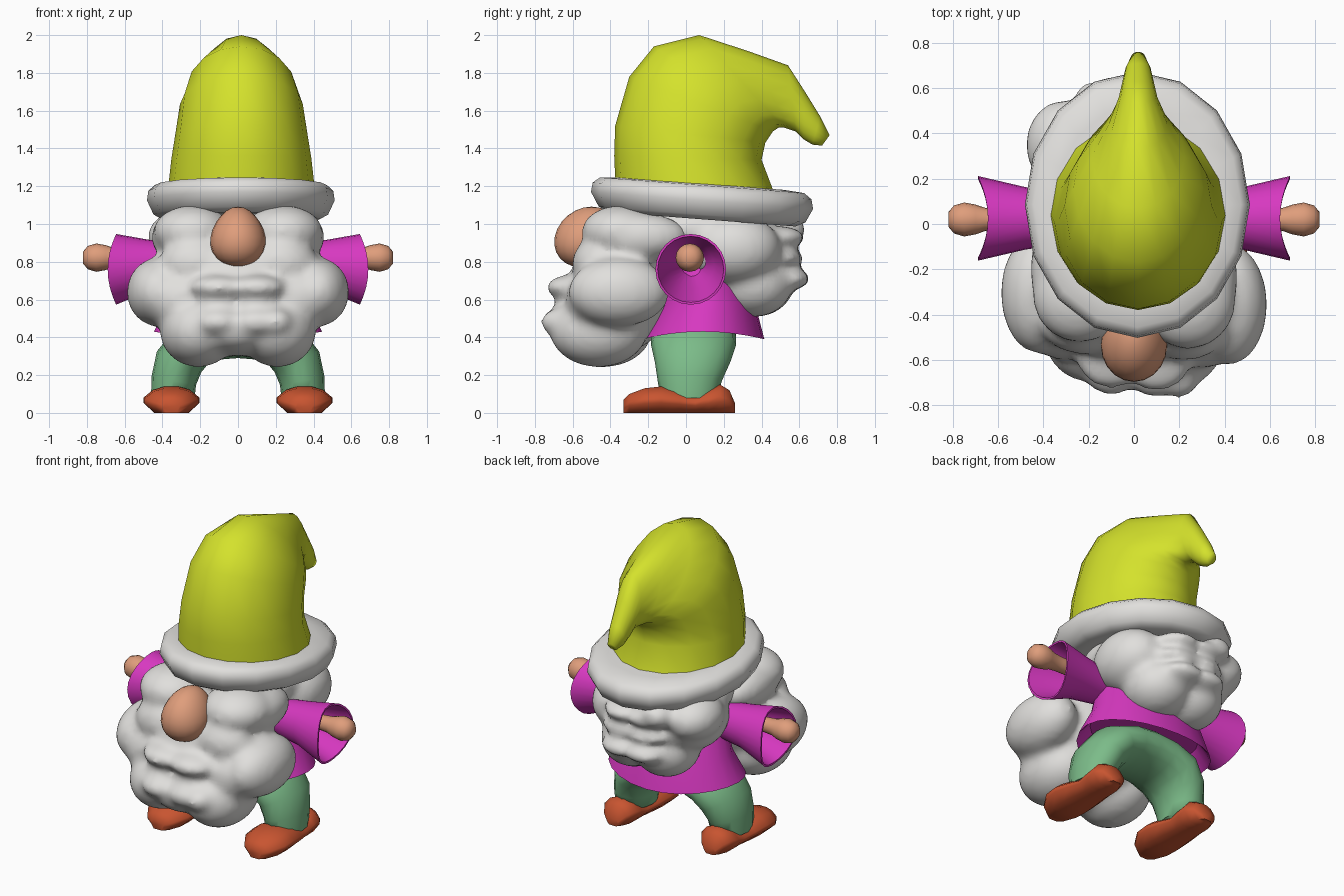
import bpy, bmesh, math
from mathutils import Vector, Matrix

cube = bpy.data.objects.get("Cube")
if cube:
    bpy.data.objects.remove(cube, do_unlink=True)


def material(name, rgb):
    m = bpy.data.materials.new(name)
    m.use_nodes = True
    m.diffuse_color = (*rgb, 1)
    bsdf = next(n for n in m.node_tree.nodes if n.type == 'BSDF_PRINCIPLED')
    bsdf.inputs["Base Color"].default_value = (*rgb, 1)
    bsdf.inputs["Roughness"].default_value = 0.7
    return m


lime = material("lime felt", (0.66, 0.76, 0.025))
grey = material("pale grey wool", (0.75, 0.74, 0.72))
magenta = material("magenta cloth", (0.68, 0.04, 0.53))
green = material("soft green cloth", (0.20, 0.50, 0.25))
skin = material("warm skin", (0.74, 0.34, 0.20))
rust = material("rust leather", (0.58, 0.09, 0.03))


def finish(name, bm, mat, angle=50):
    bmesh.ops.recalc_face_normals(bm, faces=bm.faces)
    me = bpy.data.meshes.new(name)
    bm.to_mesh(me)
    bm.free()
    me.materials.append(mat)
    ob = bpy.data.objects.new(name, me)
    bpy.context.collection.objects.link(ob)
    bpy.ops.object.select_all(action='DESELECT')
    ob.select_set(True)
    bpy.context.view_layer.objects.active = ob
    bpy.ops.object.shade_smooth_by_angle(angle=math.radians(angle))
    return ob


def ring(c, u, v, n=16, warp=None):
    """Ellipse around c with half axes u and v."""
    pts = []
    for i in range(n):
        a = 2 * math.pi * i / n
        p = Vector(c) + math.cos(a) * Vector(u) + math.sin(a) * Vector(v)
        pts.append(p + warp(a) if warp else p)
    return pts


def loft(name, rings, mat, angle=50):
    bm = bmesh.new()
    rows = [[bm.verts.new(p) for p in r] for r in rings]
    for a, b in zip(rows, rows[1:]):
        for i in range(len(a)):
            j = (i + 1) % len(a)
            bm.faces.new((a[i], a[j], b[j], b[i]))
    bm.faces.new(rows[0])
    bm.faces.new(rows[-1])
    return finish(name, bm, mat, angle)


def wool(name, lumps, skew):
    """Fuse ellipsoids (centre, radii) into one soft lumpy mass, one side set further forward."""
    bm = bmesh.new()
    for (x, y, z), r in lumps:
        bmesh.ops.create_icosphere(bm, subdivisions=3, radius=1,
                                   matrix=Matrix.Translation((x, y - skew * x, z))
                                   @ Matrix.Diagonal((*r, 1)))
    ob = finish(name, bm, grey)
    rm = ob.modifiers.new("fuse", 'REMESH')
    rm.mode = 'VOXEL'
    rm.voxel_size = 0.022
    rm.use_smooth_shade = True
    sm = ob.modifiers.new("soften", 'SMOOTH')
    sm.factor = 0.5
    sm.iterations = 12


def both(lumps):
    return lumps + [((-c[0], c[1], c[2]), r) for c, r in lumps if c[0]]


# Hat: front/top point, back/underside point, half width
hat = [(-.37, 1.13, .48, 1.13, .395), (-.38, 1.36, .40, 1.34, .37),
       (-.375, 1.52, .42, 1.43, .35), (-.30, 1.78, .46, 1.49, .325),
       (-.17, 1.94, .49, 1.51, .285), (.07, 2.0, .52, 1.51, .205),
       (.33, 1.915, .55, 1.5, .13), (.54, 1.84, .58, 1.49, .085),
       (.63, 1.70, .62, 1.45, .07), (.71, 1.57, .67, 1.42, .055),
       (.76, 1.47, .72, 1.415, .03)]
loft("hat", [ring((.018, (a + c) / 2, (b + d) / 2), (w, 0, 0), (0, (a - c) / 2, (b - d) / 2))
             for a, b, c, d, w in hat], lime, 80)

# Brim: thick band, widest near the top, tilted a little to the back
band = [(.70, 1.03), (.84, 1.025), (.93, 1.05), (1, 1.125), (.985, 1.175), (.92, 1.205),
        (.74, 1.214)]
loft("hat_brim", [ring((.015, .085, z), (.497 * s, 0, 0), (0, .588 * s, -.045 * s))
                  for s, z in band], grey, 80)

# Beard and cheeks, with a chin ridge fuller on one side
wool("beard", both([
    ((0, -.34, .66), (.40, .28, .34)),
    ((.42, -.33, .64), (.17, .27, .185)),
    ((.30, -.43, .60), (.21, .19, .17)),
    ((.21, -.45, .435), (.205, .26, .195)),
    ((0, -.48, .43), (.22, .25, .13)),
    ((.10, -.60, .48), (.15, .165, .085)),
    ((.10, -.58, .665), (.16, .155, .07)),
    ((.10, -.56, .57), (.15, .13, .06)),
    ((.22, -.44, .79), (.20, .15, .15)),
    ((.24, -.33, .96), (.21, .21, .14)),
    ((.32, -.22, .93), (.14, .25, .13))]) + [
    ((.20, -.63, .48), (.10, .13, .08))], .06)

# Hair at the back of the head, with wavy ridges and a fuller side
wool("hair", both([
    ((0, .05, .97), (.37, .32, .17)),
    ((0, .28, .82), (.32, .28, .24)),
    ((.25, .26, .87), (.19, .25, .19)),
    ((.12, .36, .68), (.20, .21, .175)),
    ((.08, .51, .71), (.15, .15, .065)),
    ((.08, .48, .82), (.17, .14, .055)),
    ((.08, .49, .93), (.15, .14, .06))]) + [
    ((-.31, .34, .93), (.17, .20, .14)),
    ((-.17, .53, .97), (.10, .10, .08))], .03)

# Nose: a long egg, narrower and set back at the top
bm = bmesh.new()
bmesh.ops.create_uvsphere(bm, u_segments=20, v_segments=12, radius=1)
for v in bm.verts:
    k = 1 - .17 * v.co.z
    v.co = Vector((v.co.x * .145 * k, v.co.y * .165 + .03 * v.co.z - .53, v.co.z * .16 + .932))
finish("nose", bm, skin)

# Tunic with an open, curved hem
tunic = [(.53, .09, .36, .25), (.44, .09, .43, .31), (.43, .09, .445, .325), (.58, .11, .375, .255),
         (.75, .08, .32, .22), (.93, .05, .26, .18)]


def hem(z):
    drop = .04 * max(0, 1 - (z - .43) / .13)
    return lambda a: Vector((0, 0, -drop * math.sin(a) ** 2))


loft("tunic", [ring((0, cy, z), (rx, 0, 0), (0, ry, 0), 24, hem(z)) for z, cy, rx, ry in tunic],
     magenta)

# Trousers: one arched tube from ankle to ankle (x, y, z, tilt, radius, depth)
half = [(.345, .015, .08, 0, .115, .15), (.34, .02, .17, 10, .12, .17),
        (.312, .035, .27, 25, .13, .2), (.24, .04, .36, 52, .13, .225),
        (.12, .04, .405, 78, .125, .225)]
path = half + [(0, .04, .415, 90, .125, .225)]
path += [(-x, y, z, 180 - t, r, d) for x, y, z, t, r, d in half[::-1]]
loft("trousers", [ring((x, y, z),
                       (r * math.cos(math.radians(t)), 0, r * math.sin(math.radians(t))),
                       (0, d, 0)) for x, y, z, t, r, d in path], green, 80)

# Shoe outline along its length: y, half width, height
shoe = [(-.33, .045, .07), (-.30, .095, .10), (-.22, .143, .13), (-.13, .148, .14),
        (-.03, .132, .12), (.05, .115, .10), (.12, .115, .13), (.18, .112, .15),
        (.23, .08, .12), (.26, .04, .05)]
section = [(-.62, 0), (.62, 0), (1, .38), (1, .58), (.65, .88), (.25, 1), (-.25, 1), (-.65, .88),
           (-1, .58), (-1, .38)]
# Sleeve, outside then back along the inside: x, radius
sleeve = [(.22, .10), (.48, .138), (.645, .187), (.645, .175), (.48, .123), (.30, .05)]
# Forearm and hand: x, radius
arm = [(.28, .043), (.60, .047), (.66, .052), (.70, .066), (.75, .075), (.795, .062), (.82, .032)]

for side, s in (("left", 1), ("right", -1)):
    loft(side + "_shoe", [[Vector((s * .352 + px * w, y, pz * h)) for px, pz in section]
                          for y, w, h in shoe], rust, 60)

    def flare(x):
        out = s * .045 if x > .6 else 0
        return lambda a: Vector((out * math.cos(a) ** 2, 0, 0))

    loft(side + "_sleeve", [ring((s * x, .025, .76 + (.02 if x < .6 else 0)), (0, r, 0), (0, 0, r),
                                 24, flare(x)) for x, r in sleeve], magenta)
    loft(side + "_hand", [ring((s * x, .02, .822), (0, r, 0), (0, 0, r)) for x, r in arm], skin, 80)
